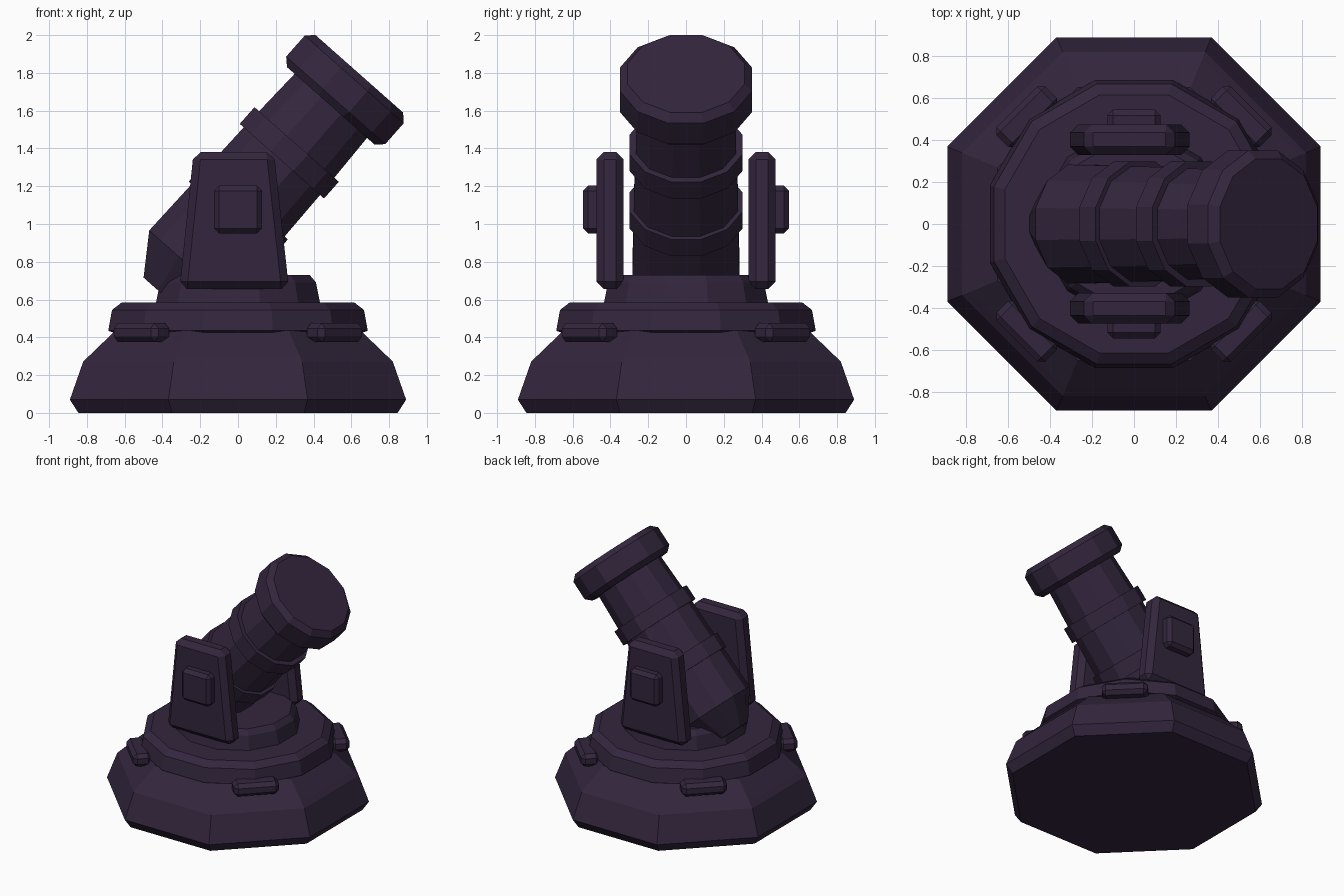
import bpy, bmesh
from math import pi, cos, sin, radians
from mathutils import Matrix, Vector

if "Cube" in bpy.data.objects:
    bpy.data.objects.remove(bpy.data.objects["Cube"])

mat = bpy.data.materials.new("dark_purple_iron")
mat.diffuse_color = (0.033, 0.019, 0.047, 1)
mat.use_nodes = True
mat.node_tree.nodes["Principled BSDF"].inputs["Base Color"].default_value = mat.diffuse_color


def finish(bm, name, matrix=Matrix()):
    bmesh.ops.transform(bm, matrix=matrix, verts=bm.verts)
    bmesh.ops.recalc_face_normals(bm, faces=bm.faces)
    me = bpy.data.meshes.new(name)
    bm.to_mesh(me)
    bm.free()
    me.materials.append(mat)
    ob = bpy.data.objects.new(name, me)
    bpy.context.collection.objects.link(ob)
    return ob


def turned(name, sides, profile, matrix=Matrix()):
    """Faceted solid from (apothem, height) pairs, flats facing the axes."""
    bm = bmesh.new()
    rings = []
    for r, z in profile:
        r /= cos(pi / sides)
        angles = [(i + 0.5) * 2 * pi / sides for i in range(sides)]
        rings.append([bm.verts.new((r * cos(a), r * sin(a), z)) for a in angles])
    for a, b in zip(rings, rings[1:]):
        for i in range(sides):
            j = (i + 1) % sides
            bm.faces.new((a[i], a[j], b[j], b[i]))
    bm.faces.new(rings[0][::-1])
    bm.faces.new(rings[-1])
    return finish(bm, name, matrix)


def plate(name, outline, y0, y1, bevel, matrix=Matrix()):
    """Chamfered slab from an outline in x and z."""
    bm = bmesh.new()
    a = [bm.verts.new((x, y0, z)) for x, z in outline]
    b = [bm.verts.new((x, y1, z)) for x, z in outline]
    bm.faces.new(a)
    bm.faces.new(b[::-1])
    for i in range(len(a)):
        j = (i + 1) % len(a)
        bm.faces.new((a[j], a[i], b[i], b[j]))
    bmesh.ops.recalc_face_normals(bm, faces=bm.faces)
    bmesh.ops.bevel(bm, geom=bm.edges[:], offset=bevel, segments=1,
                    profile=0.5, affect='EDGES')
    return finish(bm, name, matrix)


def rect(x0, x1, z0, z1):
    return [(x0, z0), (x1, z0), (x1, z1), (x0, z1)]


# Octagonal base, turntable ring and raised platform
turned("base", 8, [(0.845, 0), (0.89, 0.07), (0.82, 0.27), (0.785, 0.305),
                   (0.65, 0.435)])
turned("turntable_ring", 12, [(0.66, 0.425), (0.687, 0.435), (0.667, 0.545),
                              (0.615, 0.585)])
turned("platform", 12, [(0.435, 0.58), (0.413, 0.69), (0.38, 0.73)])

# Four clamps on the diagonals of the base
for i in range(4):
    plate(f"base_clamp_{i + 1}", rect(-0.165, 0.165, 0.375, 0.475), 0.655, 0.79,
          0.028, Matrix.Rotation(radians(45 + 90 * i), 4, 'Z'))

# Cheek plates with pivot bosses on both sides
cheek = [(-0.31, 0.655), (0.27, 0.655), (0.19, 1.382), (-0.235, 1.382)]
for side, s in (("front", -1), ("back", 1)):
    flip = Matrix.Diagonal((1, s, 1, 1))
    plate(f"cheek_{side}", cheek, 0.33, 0.475, 0.04, flip)
    plate(f"pivot_boss_{side}", rect(-0.127, 0.127, 0.95, 1.203), 0.40, 0.545,
          0.027, flip)

# Tilted barrel: local z runs along the bore
tilt = radians(48.5)
axis_offset = 0.709 * Vector((-sin(tilt), 0, cos(tilt)))
bore = Matrix.Translation(axis_offset) @ Matrix.Rotation(pi / 2 - tilt, 4, 'Y')
turned("barrel", 12, [(0.14, 0.205), (0.283, 0.412), (0.27, 1.15), (0.255, 1.57)],
       bore)
for name, t in (("rear_band", 0.745), ("front_band", 1.152)):
    turned(name, 12, [(0.298, t), (0.298, t + 0.118)], bore)
turned("muzzle", 12, [(0.31, 1.543), (0.35, 1.582), (0.35, 1.73), (0.31, 1.77)],
       bore)
